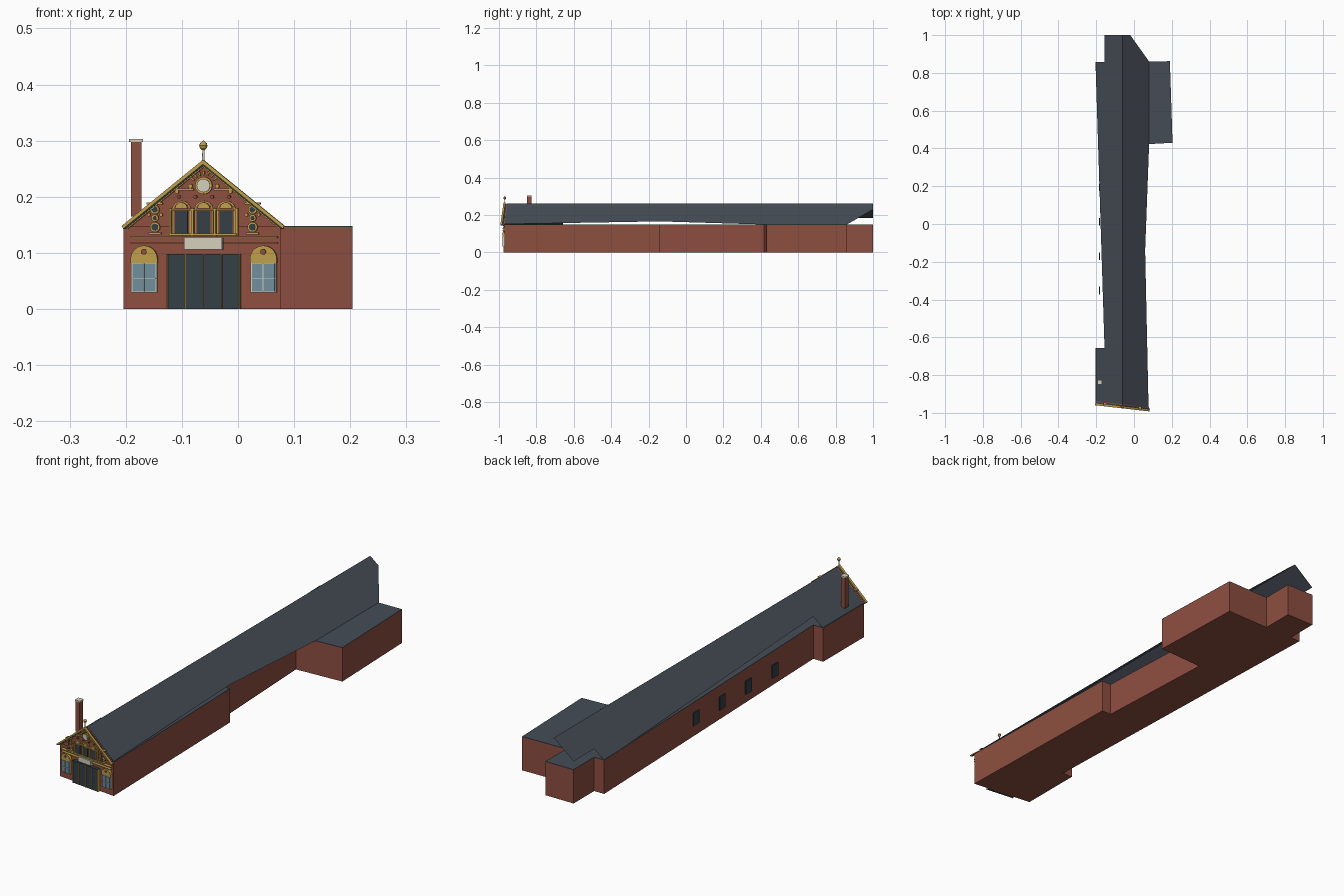
import bpy, bmesh
from math import sin, cos, pi, atan, radians
from mathutils import Matrix

if "Cube" in bpy.data.objects:
    bpy.data.objects.remove(bpy.data.objects["Cube"])


def material(name, r, g, b):
    m = bpy.data.materials.new(name)
    m.diffuse_color = (r, g, b, 1)
    m.use_nodes = True
    m.node_tree.nodes["Principled BSDF"].inputs["Base Color"].default_value = m.diffuse_color
    return m


BRICK = material("brick", 0.27, 0.077, 0.052)
SLATE = material("slate", 0.06, 0.073, 0.092)
GOLD = material("ochre_trim", 0.52, 0.34, 0.07)
DARK = material("dark_paint", 0.035, 0.05, 0.058)
GLASS = material("glass", 0.16, 0.27, 0.33)
CREAM = material("cream", 0.66, 0.62, 0.5)

RIDGE_X, RIDGE_Z, WALL_Z, PITCH = -0.06, 0.262, 0.148, 0.81
# Facade frame: x along the slightly skewed front, -y outward, z up
FACADE = Matrix.Translation((RIDGE_X, -0.954, 0)) @ Matrix.Rotation(-atan(0.113), 4, 'Z')
WORLD = Matrix.Identity(4)


def finish(name, bm, mat, matrix=WORLD):
    bmesh.ops.recalc_face_normals(bm, faces=bm.faces)
    bm.transform(matrix)
    me = bpy.data.meshes.new(name)
    bm.to_mesh(me)
    bm.free()
    me.materials.append(mat)
    ob = bpy.data.objects.new(name, me)
    bpy.context.collection.objects.link(ob)
    return ob


def extrude(name, pts, vec, mat, matrix=WORLD):
    """Closed prism from a 3D outline swept along vec."""
    bm = bmesh.new()
    f = bm.faces.new([bm.verts.new(p) for p in pts])
    res = bmesh.ops.extrude_face_region(bm, geom=[f], use_keep_orig=True)
    bmesh.ops.translate(bm, vec=vec, verts=[v for v in res["geom"] if isinstance(v, bmesh.types.BMVert)])
    return finish(name, bm, mat, matrix)


def panel(name, pts, out0, out1, mat):
    """Facade piece: outline in (x, z), from depth out0 to out1."""
    return extrude(name, [(x, -out0, z) for x, z in pts], (0, out0 - out1, 0), mat, FACADE)


def bar(name, x0, x1, z0, z1, out0, out1, mat):
    return panel(name, [(x0, z0), (x1, z0), (x1, z1), (x0, z1)], out0, out1, mat)


def arc(cx, cz, r, a0=0, a1=360, n=16):
    return [(cx + r * cos(radians(a0 + (a1 - a0) * i / n)),
             cz + r * sin(radians(a0 + (a1 - a0) * i / n))) for i in range(n + (a1 - a0 < 360))]


def disc(name, cx, cz, r, out0, out1, mat):
    return panel(name, arc(cx, cz, r), out0, out1, mat)


def box(name, lo, hi, mat):
    return extrude(name, [(lo[0], lo[1], lo[2]), (hi[0], lo[1], lo[2]), (hi[0], hi[1], lo[2]), (lo[0], hi[1], lo[2])],
                   (0, 0, hi[2] - lo[2]), mat)


# Brick walls on the irregular footprint, with a flat roof deck
right_edge = [(0.077, -0.97), (0.059, -0.14), (0.013, -0.14), (-0.012, 0.418)]
annex = [(0.204, 0.43), (0.19, 0.862)]
back = [(-0.02, 0.857), (-0.02, 1.0), (-0.156, 1.0), (-0.156, 0.857)]
left_edge = [(-0.204, 0.857), (-0.156, -0.657), (-0.204, -0.657), (-0.204, -0.938)]
footprint = right_edge + annex + back + left_edge
extrude("brick_walls", [(x, y, 0) for x, y in footprint], (0, 0, WALL_Z - 0.002), BRICK)
extrude("flat_roof_deck", [(x, y, WALL_Z - 0.002) for x, y in footprint], (0, 0, 0.002), SLATE)


# Pitched roof sheets trimmed to the footprint
def roof(name, pts):
    bm = bmesh.new()
    bm.faces.new([bm.verts.new((x, y, RIDGE_Z - PITCH * abs(x - RIDGE_X))) for x, y in pts])
    bmesh.ops.triangulate(bm, faces=bm.faces[:])
    bmesh.ops.dissolve_limit(bm, angle_limit=0.01, verts=bm.verts[:], edges=bm.edges[:])
    ob = finish(name, bm, SLATE)
    if ob.data.polygons[0].normal.z < 0:
        ob.data.flip_normals()


ridge_f, ridge_b = (RIDGE_X, -0.954), (RIDGE_X, 1.0)
roof("right_roof_slope", [ridge_f] + right_edge + [(0.08, 0.422), (0.08, 0.86)] + back[:2] + [ridge_b])
roof("left_roof_slope", [ridge_b] + back[2:] + left_edge + [ridge_f])

# Chimney and side windows
box("chimney", (-0.191, -0.849, 0.165), (-0.172, -0.827, 0.3), BRICK)
box("chimney_cap", (-0.194, -0.851, 0.298), (-0.169, -0.825, 0.303), CREAM)
for i in range(4):
    y = -0.352 + 0.182 * i
    box(f"side_window_{i}", (-0.186, y - 0.02, 0.045), (-0.181, y + 0.02, 0.103), DARK)

# Gable wall with ochre rakes
panel("gable_wall", [(-0.145, WALL_Z - 0.002), (0.141, WALL_Z - 0.002), (0, 0.261)], 0, 0.005, BRICK)
for s in (-1, 1):
    panel("gable_rake", [(0, 0.266), (s * 0.146, 0.148), (s * 0.143, 0.143), (0, 0.258)], 0.012, 0.022, GOLD)
    panel("gable_inner_rake", [(0, 0.258), (s * 0.143, 0.143), (s * 0.139, 0.143), (0, 0.255)], 0.004, 0.018, DARK)
    panel("gable_fillet", [(0, 0.255), (s * 0.139, 0.143), (s * 0.136, 0.143), (0, 0.2525)], 0.004, 0.015, GOLD)


# Finial
def lathe(name, profile, mat, n=12):
    bm = bmesh.new()
    rings = [[bm.verts.new((r * cos(2 * pi * i / n), -0.015 + r * sin(2 * pi * i / n), z)) for i in range(n)]
             for r, z in profile]
    for a, b in zip(rings, rings[1:]):
        for i in range(n):
            bm.faces.new((a[i], a[(i + 1) % n], b[(i + 1) % n], b[i]))
    bm.faces.new(rings[0][::-1])
    bm.faces.new(rings[-1])
    finish(name, bm, mat, FACADE)


lathe("finial_post", [(0.0025, 0.262), (0.0018, 0.286)], CREAM)
lathe("finial_ball", [(0.002, 0.283), (0.006, 0.2865), (0.0075, 0.291), (0.006, 0.2955), (0.002, 0.2985), (0.001, 0.3)], GOLD)

# Round clock with a fan of small blocks above it
disc("clock_rim", 0, 0.22, 0.0155, 0.004, 0.013, GOLD)
disc("clock_face", 0, 0.22, 0.012, 0.013, 0.016, CREAM)
for i in range(7):
    a = radians(36 + 18 * i)
    c, s = cos(a), sin(a)
    pts = [(r * c - w * s, 0.217 + r * s + w * c) for r, w in ((0.021, -0.0012), (0.029, -0.0018), (0.029, 0.0018), (0.021, 0.0012))]
    panel(f"fan_block_{i}", pts, 0.004, 0.012, GOLD)

# Three arched upper windows
for x in (-0.04, 0, 0.04):
    panel("arch_frame", [(x + 0.017, 0.133), *arc(x, 0.176, 0.017, 0, 180, 12), (x - 0.017, 0.133)], 0.004, 0.009, GOLD)
    panel("arch_brick", [(x + 0.0145, 0.135), *arc(x, 0.176, 0.0145, 0, 180, 12), (x - 0.0145, 0.135)], 0.009, 0.010, BRICK)
    panel("arch_tympanum", arc(x, 0.179, 0.011, 0, 180, 12), 0.010, 0.014, GOLD)
    bar("arch_glass", x - 0.0115, x + 0.0115, 0.135, 0.175, 0.010, 0.012, DARK)
    bar("arch_sill", x - 0.019, x + 0.019, 0.131, 0.1345, 0.004, 0.016, GOLD)
for x in (-0.06, -0.02, 0.02, 0.06):
    bar("window_pilaster", x - 0.002, x + 0.002, 0.13, 0.18, 0.004, 0.015, GOLD)
    disc("rosette", x * 0.75, 0.2, 0.0032, 0.004, 0.012, BRICK)
bar("window_transom", -0.062, 0.062, 0.1755, 0.1785, 0.004, 0.015, GOLD)

# Cornice bands and blank name board
for i, (z, h) in enumerate([(0.1265, 0.003), (0.1165, 0.002)]):
    bar(f"cornice_{i}", -0.132, 0.132, z, z + h, 0, 0.014, GOLD)
bar("sign_board", -0.034, 0.034, 0.106, 0.1275, 0, 0.02, CREAM)

# Four-leaf door
bar("door", -0.065, 0.065, 0, 0.097, 0, 0.012, DARK)
for i in range(5):
    x = -0.065 + 0.0325 * i
    bar(f"door_batten_{i}", x - 0.001, x + 0.001, 0, 0.097, 0, 0.015, GOLD)
bar("door_head", -0.066, 0.066, 0.096, 0.098, 0, 0.014, DARK)

# Mirrored flanking windows, scrolls and brackets
for s in (-1, 1):
    x = s * 0.107
    bar("window_frame", x - 0.023, x + 0.023, 0.029, 0.083, 0, 0.01, CREAM)
    bar("window_glass", x - 0.0205, x + 0.0205, 0.0315, 0.081, 0.01, 0.012, GLASS)
    bar("window_mullion", x - 0.0007, x + 0.0007, 0.031, 0.081, 0.01, 0.014, CREAM)
    bar("window_crossbar", x - 0.021, x + 0.021, 0.054, 0.0555, 0.01, 0.014, CREAM)
    panel("window_lunette", [(x + 0.024, 0.082), *arc(x, 0.089, 0.024, 0, 180, 14), (x - 0.024, 0.082)], 0, 0.012, GOLD)
    disc("lunette_boss", x, 0.102, 0.005, 0.012, 0.016, BRICK)
    x = s * 0.0875
    for z, r in ((0.146, 0.009), (0.162, 0.0065), (0.177, 0.008)):
        disc("scroll_ring", x, z, r, 0.002, 0.012, GOLD)
        disc("scroll_eye", x, z, r - 0.003, 0.012, 0.014, DARK)
    bar("scroll_base", x - 0.011, x + 0.011, 0.133, 0.1365, 0, 0.014, GOLD)
    bar("scroll_cap", x - 0.014, x + 0.014, 0.186, 0.1895, 0.002, 0.016, GOLD)
    for dx in (-0.011, 0.011):
        disc("scroll_bead", x + dx, 0.168, 0.003, 0, 0.012, GOLD)
    bar("clock_side_bar", s * 0.035 - 0.017, s * 0.035 + 0.017, 0.2115, 0.2145, 0.004, 0.013, GOLD)
    disc("clock_side_scroll", s * 0.024, 0.219, 0.004, 0.004, 0.012, GOLD)
    disc("bar_end_boss", s * 0.048, 0.209, 0.0035, 0.004, 0.014, GOLD)
